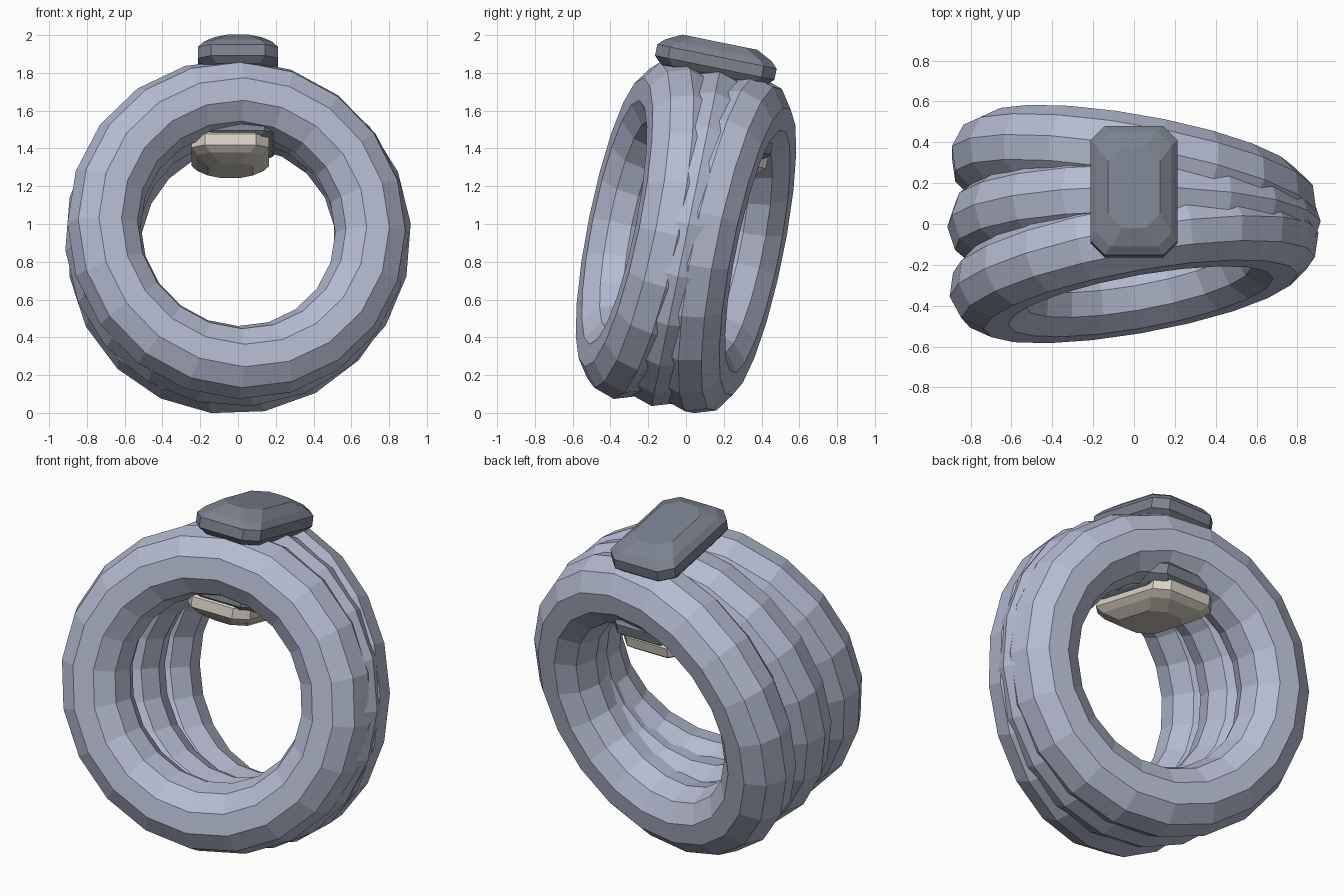
import bpy
import bmesh
from math import radians, sin, cos, tau
from mathutils import Matrix

default_cube = bpy.data.objects.get("Cube")
if default_cube:
    bpy.data.objects.remove(default_cube)


def material(name, rgb):
    mat = bpy.data.materials.new(name)
    mat.use_nodes = True
    mat.diffuse_color = (*rgb, 1)
    mat.node_tree.nodes["Principled BSDF"].inputs["Base Color"].default_value = (*rgb, 1)
    return mat


pale_steel = material("pale blue grey", (0.46, 0.50, 0.64))
dark_steel = material("slate grey", (0.20, 0.225, 0.275))
ivory = material("warm ivory", (0.70, 0.65, 0.57))

# Everything leans back by the same angle
LEAN = Matrix.Rotation(radians(-11.5), 4, "X")


def add_object(name, bm, mat, matrix):
    bmesh.ops.recalc_face_normals(bm, faces=bm.faces)
    mesh = bpy.data.meshes.new(name)
    bm.to_mesh(mesh)
    bm.free()
    mesh.materials.append(mat)
    obj = bpy.data.objects.new(name, mesh)
    bpy.context.collection.objects.link(obj)
    obj.matrix_world = matrix


# Faces between two neighbouring loops of vertices
def bridge(bm, here, there):
    for j in range(len(here)):
        k = (j + 1) % len(here)
        bm.faces.new((here[j], here[k], there[k], there[j]))


# Low-poly ring around the y axis
def ring(name, offset, yaw, phase, major=0.72, minor=0.197, around=20, sides=10):
    bm = bmesh.new()
    loops = []
    for i in range(around):
        a = tau * i / around + radians(phase)
        loop = []
        for j in range(sides):
            b = tau * j / sides
            r = major + minor * cos(b)
            loop.append(bm.verts.new((r * cos(a), minor * sin(b), r * sin(a))))
        loops.append(loop)
    for i in range(around):
        bridge(bm, loops[i], loops[(i + 1) % around])
    place = Matrix.Translation((0, 0, 0.932)) @ LEAN
    place = place @ Matrix.Translation((0, offset, 0)) @ Matrix.Rotation(radians(yaw), 4, "Z")
    add_object(name, bm, pale_steel, place)


# Cut-cornered block, domed towards the top and bottom
def block(name, center, size, mat, cut=0.07):
    bm = bmesh.new()
    width, length, height = size
    half = ((0.14, 0, 0), (0.3, 0.028, 0.035), (0.5, 0.085, 0.12))
    levels = [(-h, ix, iy) for h, ix, iy in reversed(half)] + list(half)
    loops = []
    for level, inset_x, inset_y in levels:
        x, y = width / 2 - inset_x, length / 2 - inset_y
        outline = []
        for sx, sy in ((1, 1), (-1, 1), (-1, -1), (1, -1)):
            corner = [(sx * x, sy * (y - cut)), (sx * (x - cut), sy * y)]
            outline += corner if sx == sy else corner[::-1]
        loops.append([bm.verts.new((px, py, level * height)) for px, py in outline])
    for lower, upper in zip(loops, loops[1:]):
        bridge(bm, lower, upper)
    bm.faces.new(loops[0])
    bm.faces.new(loops[-1])
    add_object(name, bm, mat, Matrix.Translation(center) @ LEAN)


# Three rings fanned out from a shared side
ring("front_ring", -0.203, 10, 0)
ring("middle_ring", 0, 0, 4.5)
ring("back_ring", 0.203, -10, 9)

# Blocks above and inside the rings
block("top_block", (0, 0.158, 1.857), (0.425, 0.645, 0.215), dark_steel)
block("inner_block", (0.0, 0.14, 1.46), (0.42, 0.64, 0.21), dark_steel)
block("ivory_pad", (-0.04, 0.12, 1.385), (0.41, 0.63, 0.21), ivory)
